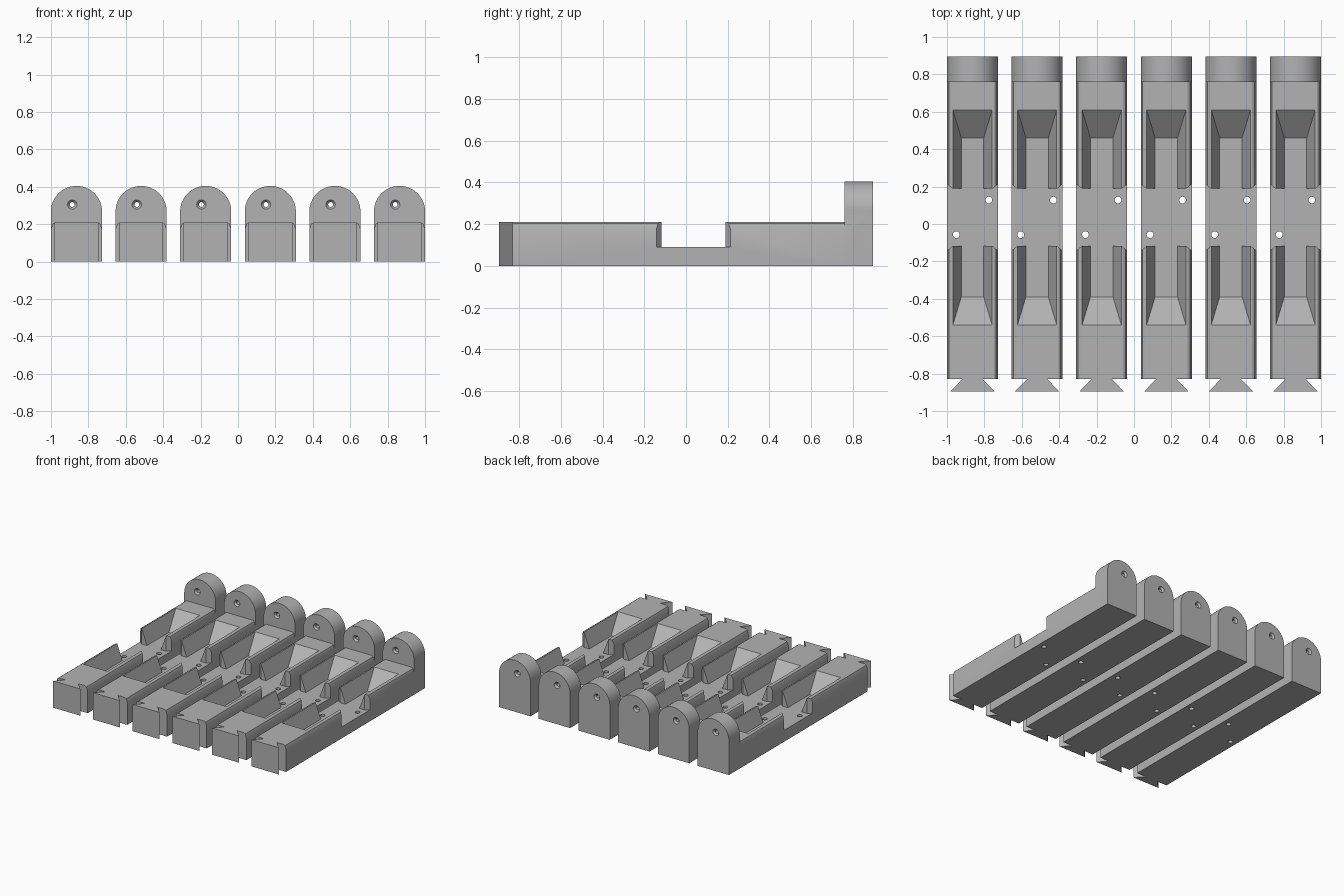
import bpy, bmesh, math

if "Cube" in bpy.data.objects:
    bpy.data.objects.remove(bpy.data.objects["Cube"])

W = 0.1365          # half width of a bar
SPACING = 0.3454
TOP, FLOOR = 0.21, 0.09
MID = 0.0355        # centre of the recess along y

grey = bpy.data.materials.new("plain grey")
grey.diffuse_color = (0.45, 0.45, 0.45, 1)
grey.use_nodes = True
grey.node_tree.nodes["Principled BSDF"].inputs["Base Color"].default_value = grey.diffuse_color


def prism(name, pts, axis, a, b):
    """Extrude a 2D outline along y (outline in x,z) or z (outline in x,y)."""
    place = (lambda p, t: (p[0], t, p[1])) if axis == 'y' else (lambda p, t: (p[0], p[1], t))
    bm = bmesh.new()
    lo = [bm.verts.new(place(p, a)) for p in pts]
    hi = [bm.verts.new(place(p, b)) for p in pts]
    n = len(pts)
    bm.faces.new(lo)
    bm.faces.new(hi[::-1])
    for i in range(n):
        j = (i + 1) % n
        bm.faces.new((lo[i], hi[i], hi[j], lo[j]))
    return finish(name, bm)


def finish(name, bm):
    bmesh.ops.recalc_face_normals(bm, faces=bm.faces)
    me = bpy.data.meshes.new(name)
    bm.to_mesh(me)
    bm.free()
    ob = bpy.data.objects.new(name, me)
    bpy.context.collection.objects.link(ob)
    return ob


def circle(x, z, r, n=24):
    return [(x + r * math.cos(2 * math.pi * i / n), z + r * math.sin(2 * math.pi * i / n)) for i in range(n)]


def hull(name, pts):
    bm = bmesh.new()
    vs = [bm.verts.new(p) for p in pts]
    bmesh.ops.convex_hull(bm, input=vs)
    bmesh.ops.dissolve_limit(bm, angle_limit=0.01, verts=bm.verts, edges=bm.edges)
    return finish(name, bm)


def mirror_pts(half):
    return half + [(-x, y) for x, y in reversed(half)]


# Long body with softened top edges
body = prism("bar", mirror_pts([(W, 0), (W, 0.175), (0.126, 0.203), (0.114, TOP)]), 'y', -0.83, 0.82)

# Round-topped end lug
arc = [(W * math.cos(math.pi * i / 40), 0.268 + W * math.sin(math.pi * i / 40)) for i in range(41)]
lug = prism("end_lug", [(W, 0)] + arc + [(-W, 0)], 'y', 0.76, 0.895)

# Dovetail at the front end
tail = prism("dovetail", mirror_pts([(0.118, -0.895), (0.055, -0.83), (0.055, -0.79)]), 'z', 0, TOP)

# Cross recess, flared at the outer corners
recess = prism("recess_cutter", [
    (-0.17, MID - 0.205), (-0.106, MID - 0.153), (0.106, MID - 0.153), (0.17, MID - 0.205),
    (0.17, MID + 0.205), (0.106, MID + 0.153), (-0.106, MID + 0.153), (-0.17, MID + 0.205)], 'z', FLOOR, 0.3)

# Lengthwise channel with sloping sides and ramped ends
channel = hull("channel_cutter", [
    (sx * hx, MID + sy * hy, z) for hx, hy, z in ((0.06, 0.425, FLOOR), (0.12, 0.625, 0.25))
    for sx in (-1, 1) for sy in (-1, 1)])

# Two screw holes through the recess floor, one countersunk hole through the lug
cutters = [recess, channel]
for s in (-1, 1):
    cutters.append(prism("screw_hole_cutter", circle(s * 0.087, MID + s * 0.0925, 0.018), 'z', -0.05, 0.15))
HX, HZ = -0.023, 0.305
cutters.append(prism("pin_hole_cutter", circle(HX, HZ, 0.013), 'y', 0.7, 0.95))
for y, d in ((0.76, 1), (0.895, -1)):
    cutters.append(hull("countersink_cutter", [
        (x, y + d * t, z) for t, r in ((-0.01, 0.034), (0.014, 0.013)) for x, z in circle(HX, HZ, r)]))

for tool, op in [(lug, 'UNION'), (tail, 'UNION')] + [(c, 'DIFFERENCE') for c in cutters]:
    mod = body.modifiers.new(tool.name, 'BOOLEAN')
    mod.operation, mod.object, mod.solver = op, tool, 'EXACT'
    tool.hide_render = True

# Bake the cuts, then remove the helpers
dg = bpy.context.evaluated_depsgraph_get()
mesh = bpy.data.meshes.new_from_object(body.evaluated_get(dg))
body.modifiers.clear()
body.data = mesh
for tool in [lug, tail] + cutters:
    bpy.data.objects.remove(tool)
mesh.materials.clear()
mesh.materials.append(grey)

bpy.context.view_layer.objects.active = body
body.select_set(True)
bpy.ops.object.shade_smooth_by_angle(angle=math.radians(30))

# Row of six identical bars
for i in range(6):
    ob = body if i == 0 else body.copy()
    if i:
        bpy.context.collection.objects.link(ob)
    ob.name = f"bar_{i + 1}"
    ob.location.x = (i - 2.5) * SPACING
